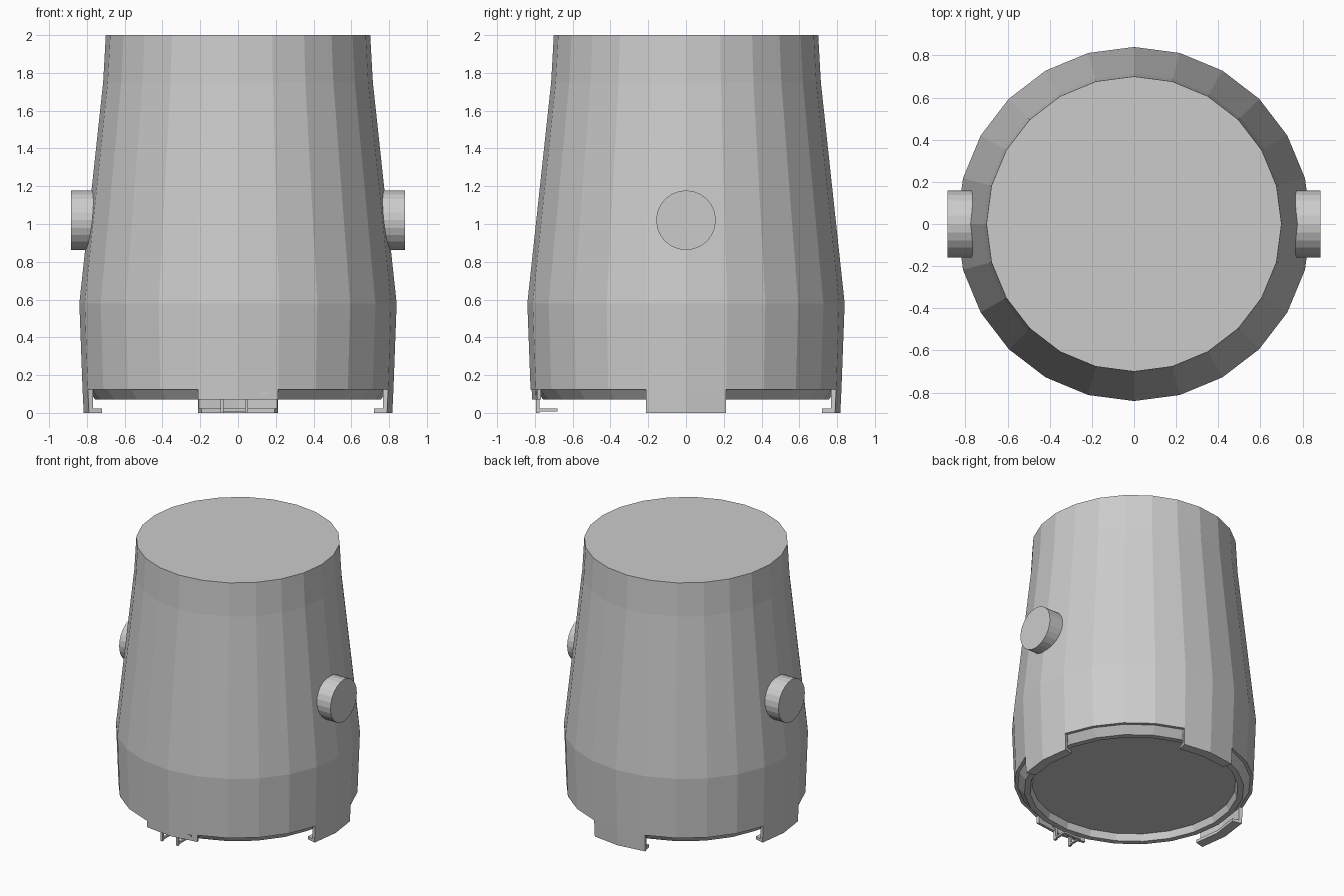
import bpy, bmesh
from math import cos, sin, pi, radians

if "Cube" in bpy.data.objects:
    bpy.data.objects.remove(bpy.data.objects["Cube"])

SIDES = 24


def finish(name, bm):
    bmesh.ops.recalc_face_normals(bm, faces=bm.faces[:])
    mesh = bpy.data.meshes.new(name)
    bm.to_mesh(mesh)
    bm.free()
    obj = bpy.data.objects.new(name, mesh)
    bpy.context.collection.objects.link(obj)
    return obj


def ring_verts(bm, profile, angle):
    return [bm.verts.new((r * cos(angle), r * sin(angle), z)) for r, z in profile]


def bridge(bm, a, b, closed):
    n = len(a)
    for i in range(n if closed else n - 1):
        j = (i + 1) % n
        bm.faces.new((a[i], b[i], b[j], a[j]))


def lathe(name, profile):
    """Full turn of an open profile, capped at both ends."""
    bm = bmesh.new()
    cols = [ring_verts(bm, profile, 2 * pi * k / SIDES) for k in range(SIDES)]
    for k in range(SIDES):
        bridge(bm, cols[k], cols[(k + 1) % SIDES], False)
    bm.faces.new([c[0] for c in cols])
    bm.faces.new([c[-1] for c in cols])
    return finish(name, bm)


def arc(name, section, centre):
    """Closed section swept over two facets of the body."""
    bm = bmesh.new()
    cols = [ring_verts(bm, section, radians(centre + d)) for d in (-15, 0, 15)]
    bridge(bm, cols[0], cols[1], True)
    bridge(bm, cols[1], cols[2], True)
    bm.faces.new(cols[0])
    bm.faces.new(cols[2])
    return finish(name, bm)


def boxes(name, spans):
    bm = bmesh.new()
    for lo, hi in spans:
        vs = bmesh.ops.create_cube(bm, size=1)["verts"]
        for v in vs:
            v.co = [lo[i] if v.co[i] < 0 else hi[i] for i in range(3)]
    return finish(name, bm)


# Tapered body with chamfered, recessed underside
lathe("body", [(0.70, 2.0), (0.714, 1.75), (0.84, 0.58), (0.823, 0.125),
               (0.80, 0.125), (0.755, 0.07), (0.715, 0.07), (0.70, 0.12)])

# Hooked tabs on the right, back and left
hook = [(0.823, 0.125), (0.817, 0), (0.745, 0), (0.745, 0.022),
        (0.795, 0.022), (0.795, 0.125)]
for name, angle in (("right_tab", 0), ("back_tab", 90), ("left_tab", 180)):
    arc(name, hook, angle)

# Front: short lip with a thin latch hanging below it
arc("front_lip", [(0.817, 0.125), (0.815, 0.07), (0.795, 0.07), (0.795, 0.125)], 270)
parts = []
for x in (-0.085, 0.045):
    parts.append(((x - 0.008, -0.795, 0.0), (x + 0.008, -0.775, 0.115)))   # post
    parts.append(((x - 0.008, -0.795, 0.008), (x + 0.008, -0.68, 0.022)))  # foot
parts.append(((-0.093, -0.70, 0.008), (0.053, -0.68, 0.022)))              # foot bar
parts.append(((0.04, -0.80, 0.098), (0.165, -0.785, 0.114)))               # side bar
boxes("front_latch", parts)

# Side pegs
for name, s in (("right_peg", 1), ("left_peg", -1)):
    bm = bmesh.new()
    bmesh.ops.create_cone(bm, cap_ends=True, segments=24, radius1=0.158,
                          radius2=0.158, depth=0.145)
    for v in bm.verts:
        x, y, z = v.co
        v.co = (s * (0.8125 + z), y, 1.02 + x)
    finish(name, bm)
